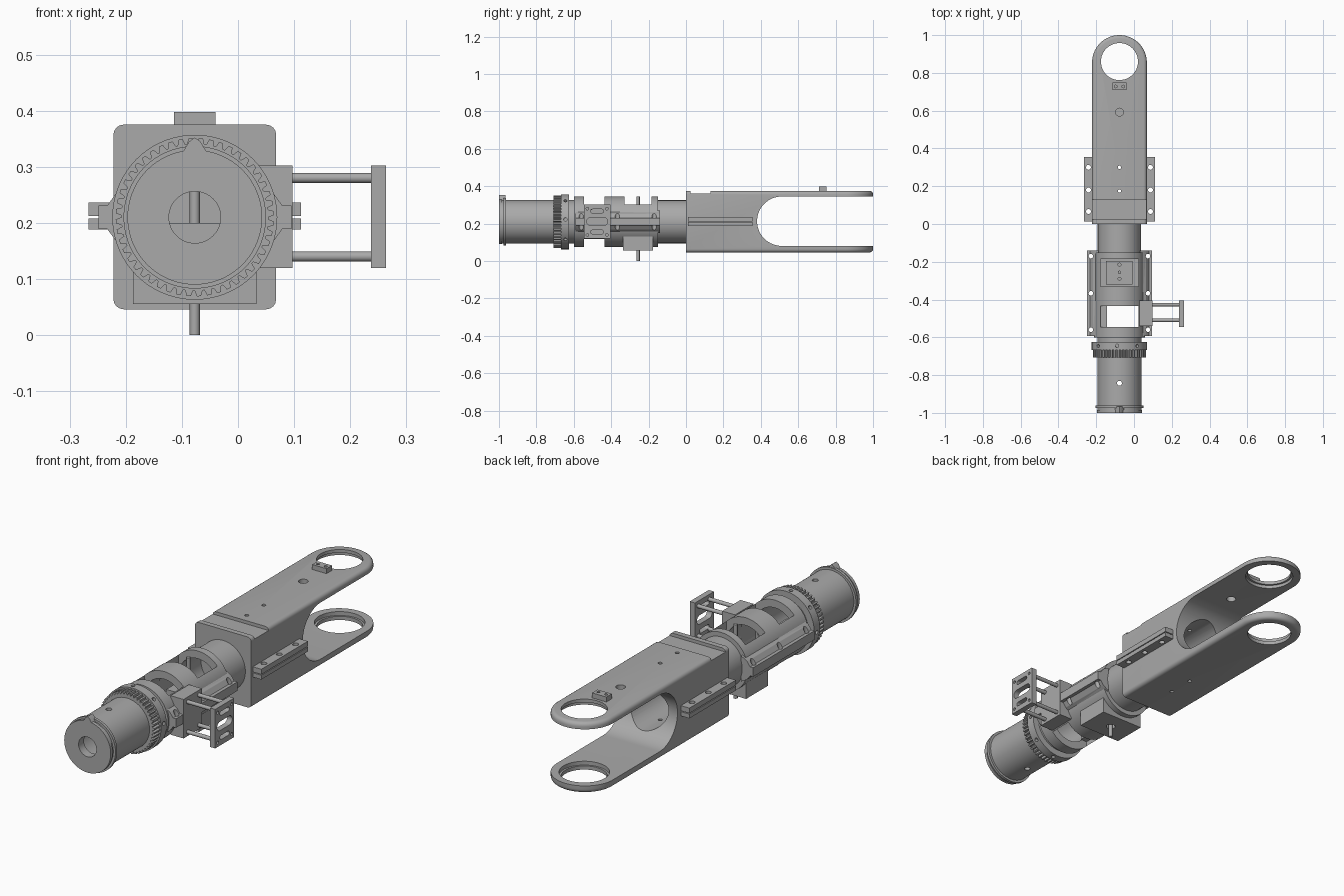
import bpy, bmesh
from math import cos, sin, pi, radians
from mathutils import Vector

if "Cube" in bpy.data.objects:
    bpy.data.objects.remove(bpy.data.objects["Cube"], do_unlink=True)

AX, AZ = -0.077, 0.21          # long axis of the tool
grey = bpy.data.materials.new("plain grey")
grey.use_nodes = True
COLOUR = (0.4, 0.4, 0.4, 1)
grey.diffuse_color = COLOUR
grey.node_tree.nodes["Principled BSDF"].inputs["Base Color"].default_value = COLOUR


def place(axis, p, q, d):
    return {"x": (d, p, q), "y": (p, d, q), "z": (p, q, d)}[axis]


def prism(name, outline, axis, a, b, bevel=None):
    """Extrude a 2D outline along an axis; bevel = (edge rule, width)."""
    bm = bmesh.new()
    ends = [[bm.verts.new(place(axis, p, q, d)) for p, q in outline] for d in (a, b)]
    n = len(outline)
    for ring in ends:
        bm.faces.new(ring)
    for i in range(n):
        j = (i + 1) % n
        bm.faces.new((ends[0][i], ends[0][j], ends[1][j], ends[1][i]))
    bmesh.ops.recalc_face_normals(bm, faces=bm.faces)
    if bevel:
        edges = [e for e in bm.edges if bevel[0](e)]
        bmesh.ops.bevel(bm, geom=edges, offset=bevel[1], segments=4, profile=0.5, affect="EDGES")
    mesh = bpy.data.meshes.new(name)
    bm.to_mesh(mesh)
    bm.free()
    mesh.materials.append(grey)
    obj = bpy.data.objects.new(name, mesh)
    bpy.context.scene.collection.objects.link(obj)
    return obj


def arc(p, q, r, start=0, end=360, n=48):
    full = end - start == 360
    steps = n if full else n + 1
    angles = [radians(start + (end - start) * i / n) for i in range(steps)]
    return [(p + r * cos(t), q + r * sin(t)) for t in angles]


def box(name, x0, x1, y0, y1, z0, z1):
    return prism(name, [(x0, y0), (x1, y0), (x1, y1), (x0, y1)], "z", z0, z1)


def cyl(name, axis, p, q, r, a, b, n=48):
    return prism(name, arc(p, q, r, n=n), axis, a, b)


def tube(name, r, a, b):
    return cyl(name, "y", AX, AZ, r, a, b, 72)


def slot(name, y, z, half, r, a, b):
    outline = arc(y + half, z, r, -90, 90, 12) + arc(y - half, z, r, 90, 270, 12)
    return prism(name, outline, "x", a, b)


def cut(obj, *cutters):
    for c in cutters:
        c.hide_render = True
        mod = obj.modifiers.new("cut", "BOOLEAN")
        mod.operation, mod.solver, mod.object = "DIFFERENCE", "EXACT", c
    graph = bpy.context.evaluated_depsgraph_get()
    mesh = bpy.data.meshes.new_from_object(obj.evaluated_get(graph))
    obj.modifiers.clear()
    obj.data = mesh
    for c in cutters:
        bpy.data.objects.remove(c, do_unlink=True)


def drill(x, y, r, z0=-0.1, z1=0.6):
    return cyl("drill", "z", x, y, r, z0, z1, 20)


# Fork: round-tipped bar with softened rims, open jaw, eyes, bore and groove
TIP, R = 0.855, 0.145
bar = [(AX - R, 0), (AX + R, 0)] + arc(AX, TIP, R, 0, 180, 40)


def rim(e):
    u, v = (w.co for w in e.verts)
    return abs(u.z - v.z) < 1e-4 and max(u.y, v.y) > 0.01


fork = prism("fork", bar, "z", 0.046, 0.375, (rim, 0.018))
jaw = arc(0.512, 0.213, 0.132, 90, 270, 32) + [(1.2, 0.081), (1.2, 0.345)]
cut(fork,
    prism("jaw", jaw, "x", -0.5, 0.5),
    cyl("eye", "z", AX, 0.86, 0.098, -0.1, 0.6),
    cyl("upper_seat", "z", AX, 0.86, 0.107, 0.3, 0.36),
    cyl("lower_seat", "z", AX, 0.86, 0.107, 0.063, 0.1),
    cyl("bore", "y", AX, AZ, 0.1, 0.1, 0.5),
    box("groove", -0.5, 0.5, 0.025, 0.13, 0.36, 0.5),
    drill(AX, 0.592, 0.021, 0.3),
    drill(AX, 0.30, 0.009), drill(AX, 0.175, 0.009))

# Small stop block on the upper prong
stop = box("stop_block", AX - 0.037, AX + 0.037, 0.71, 0.75, 0.365, 0.398)
cut(stop, *[drill(AX + s * 0.02, 0.728, 0.007, 0.38) for s in (-1, 1)])

# Clamp rails on both sides of the fork and of the sleeve
for side, word in ((-1, "right"), (1, "left")):
    def x(d):
        return AX + side * d
    xs = sorted((x(0.13), x(0.189)))
    for part, z0, z1 in (("lower", 0.188, 0.208), ("upper", 0.212, 0.236)):
        rail = box(f"fork_rail_{part}_{word}", *xs, 0.012, 0.355, z0, z1)
        cut(rail, *[drill(x(0.164), y, 0.013) for y in (0.066, 0.18, 0.3)])
    flare = [(x(0.11), AZ - 0.06), (x(0.14), AZ - 0.043), (x(0.156), AZ - 0.021), (x(0.172), AZ - 0.021),
             (x(0.172), AZ + 0.021), (x(0.156), AZ + 0.021), (x(0.14), AZ + 0.043), (x(0.11), AZ + 0.06)]
    rail = prism(f"sleeve_rail_{word}", flare, "y", -0.592, -0.14)
    cut(rail, *[drill(x(0.151), y, 0.012) for y in (-0.17, -0.367, -0.56)])

# Barrel linking the nose and the fork, hollow and open at the windows
def windows():
    return [box("window", AX - 0.1, AX + 0.1, -0.545, -0.435, -0.1, 0.6),
            box("window", AX - 0.1, AX + 0.1, -0.33, -0.185, -0.1, 0.6)]


barrel = tube("barrel", 0.115, -0.64, 0.005)
cut(barrel, tube("hollow", 0.1, -0.7, -0.02), *windows())
sleeve = tube("sleeve", 0.136, -0.6, -0.15)
cut(sleeve, tube("hollow", 0.114, -0.7, 0), *windows())

# Nose cylinder with end hole, cross hole and lip
nose = tube("nose", 0.116, -0.995, -0.6)
cut(nose, tube("hollow", 0.1, -0.96, -0.5), tube("end_hole", 0.046, -1.1, -0.9),
    drill(AX, -0.843, 0.013))
lip = tube("nose_lip", 0.127, -0.975, -0.962)
cut(lip, tube("hollow", 0.11, -1.1, -0.9))
front = tube("nose_face_rim", 0.12, -1.0, -0.985)
cut(front, tube("end_hole", 0.046, -1.1, -0.9))
pointer = [(AX - 0.034, 0.305), (AX + 0.034, 0.305), (AX + 0.01, 0.345), (AX, 0.352), (AX - 0.01, 0.345)]
prism("pointer", pointer, "y", -1.0, -0.965)

# Toothed adjusting ring and its collar
TEETH = 48
gear = []
for i in range(TEETH):
    for f, r in ((0, 0.131), (0.2, 0.141), (0.6, 0.141), (0.8, 0.131)):
        t = 2 * pi * (i + f) / TEETH
        gear.append((AX + r * cos(t), AZ + r * sin(t)))
ring = prism("toothed_ring", gear, "y", -0.708, -0.66)
cut(ring, tube("hollow", 0.112, -0.8, -0.5))
collar = tube("collar", 0.147, -0.667, -0.625)
holes = []
for i in range(8):
    hole = cyl("hole", "z", 0, 0, 0.009, 0.13, 0.2, 16)
    hole.rotation_euler.y = radians(40 + 45 * i)
    hole.location = (AX, -0.645, AZ)
    holes.append(hole)
bpy.context.view_layer.update()
cut(collar, tube("hollow", 0.112, -0.8, -0.5), *holes)

# Latch block under the sleeve with its pin
latch = box("latch_block", AX - 0.11, AX + 0.11, -0.336, -0.176, 0.055, 0.133)
cut(latch, drill(AX, -0.256, 0.02, -0.1, 0.09))
inner = box("latch_core", AX - 0.07, AX + 0.07, -0.32, -0.195, 0.13, 0.2)
cut(inner, *[drill(AX, y, 0.008, 0.18) for y in (-0.215, -0.29)])
cyl("latch_pin", "z", AX, -0.256, 0.009, 0, 0.345, 20)

# Side handle: base block, four rods and slotted plate
box("handle_base", 0.03, 0.097, -0.54, -0.405, 0.12, 0.302)
box("handle_back_wall", -0.18, -0.143, -0.545, -0.435, 0.14, 0.28)
for y in (-0.51, -0.427):
    for z in (0.14, 0.28):
        cyl("handle_rod", "x", y, z, 0.009, 0.09, 0.24, 20)
plate = box("handle_plate", 0.237, 0.264, -0.545, -0.405, 0.12, 0.302)
cut(plate, slot("slot", -0.475, 0.211, 0.035, 0.021, 0.2, 0.3),
    *[slot("slot", -0.475, z, 0.025, 0.01, 0.2, 0.3) for z in (0.155, 0.267)],
    *[cyl("screw_hole", "x", y, z, 0.007, 0.25, 0.3, 16)
      for y in (-0.527, -0.423) for z in (0.14, 0.28)])

# Smooth the round surfaces, keep the edges crisp
bpy.ops.object.select_all(action="DESELECT")
for obj in bpy.context.scene.objects:
    if obj.type == "MESH":
        obj.select_set(True)
        bpy.context.view_layer.objects.active = obj
bpy.ops.object.shade_smooth_by_angle(angle=radians(30))
